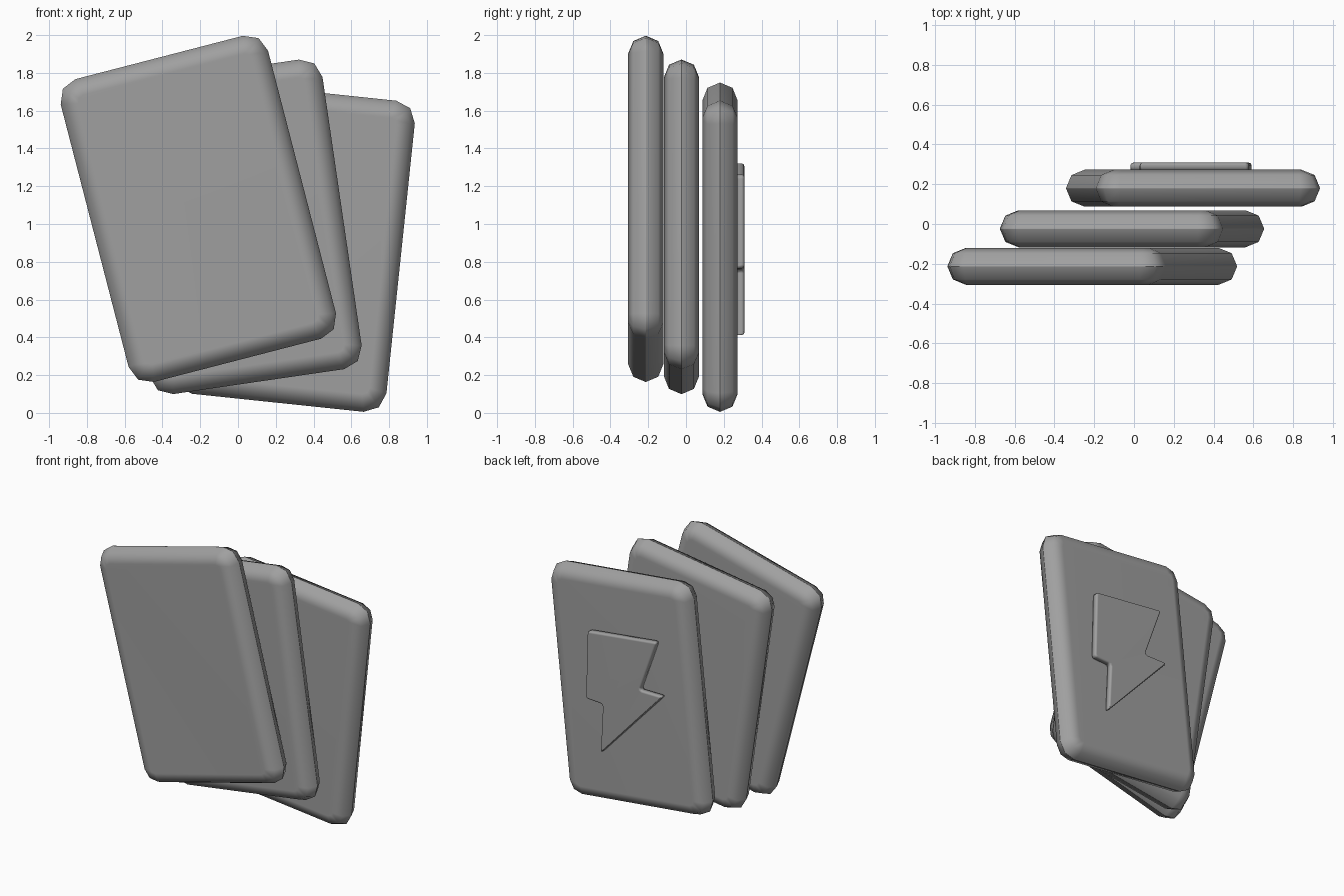
import bpy
import bmesh
import math
from mathutils import Vector

cube = bpy.data.objects.get("Cube")
if cube:
    bpy.data.objects.remove(cube, do_unlink=True)

GREY = (0.35, 0.35, 0.35, 1.0)
mat = bpy.data.materials.new("plain grey")
mat.use_nodes = True
mat.diffuse_color = GREY
bsdf = next(n for n in mat.node_tree.nodes if n.type == 'BSDF_PRINCIPLED')
bsdf.inputs["Base Color"].default_value = GREY


def slab(name, outline, y0, y1, corner, rim, location, tilt, back_only=False):
    """Extrude an x-z outline along y, round its corners, then its rims."""
    bm = bmesh.new()
    face = bm.faces.new([bm.verts.new((x, y0, z)) for x, z in outline])
    ext = bmesh.ops.extrude_face_region(bm, geom=[face], use_keep_orig=True)
    moved = [g for g in ext["geom"] if isinstance(g, bmesh.types.BMVert)]
    bmesh.ops.translate(bm, verts=moved, vec=Vector((0, y1 - y0, 0)))
    bmesh.ops.recalc_face_normals(bm, faces=bm.faces)

    def is_level(edge):
        return abs(edge.verts[0].co.y - edge.verts[1].co.y) < 1e-4

    uprights = [e for e in bm.edges if not is_level(e)]
    bmesh.ops.bevel(bm, geom=uprights, offset=corner, segments=2,
                    profile=0.5, affect='EDGES')
    rims = [e for e in bm.edges if is_level(e)
            and (not back_only or e.verts[0].co.y > (y0 + y1) / 2)]
    bmesh.ops.bevel(bm, geom=rims, offset=rim, segments=2,
                    profile=0.5, affect='EDGES')
    bmesh.ops.recalc_face_normals(bm, faces=bm.faces)

    mesh = bpy.data.meshes.new(name)
    bm.to_mesh(mesh)
    bm.free()
    mesh.materials.append(mat)
    mesh.shade_smooth()
    obj = bpy.data.objects.new(name, mesh)
    bpy.context.collection.objects.link(obj)
    obj.location = location
    obj.rotation_euler.y = -math.radians(tilt)
    # Keep the broad faces flat while the rounded rims stay smooth
    obj.modifiers.new("flat_faces", 'WEIGHTED_NORMAL')
    return obj


# Three fanned cards of one size
W, H, T = 0.567, 0.828, 0.093
card_outline = [(-W, -H), (W, -H), (W, H), (-W, H)]
cards = {
    "front_card": ((-0.21, -0.213, 1.08), 14.5),
    "middle_card": ((-0.01, -0.024, 0.985), 8.3),
    "back_card": ((0.297, 0.18, 0.877), -6),
}
for name, (location, tilt) in cards.items():
    slab(name, card_outline, -T, T, 0.11, 0.092, location, tilt)

# Raised lightning bolt on the rear face of the back card
bolt_outline = [(0.24, 0.41), (-0.32, 0.415), (-0.145, 0.05), (-0.33, 0.03),
                (0.225, -0.455), (0.17, -0.10), (0.305, -0.08)]
location, tilt = cards["back_card"]
slab("lightning_bolt", bolt_outline, T - 0.02, T + 0.036, 0.02, 0.014,
     location, tilt, back_only=True)
